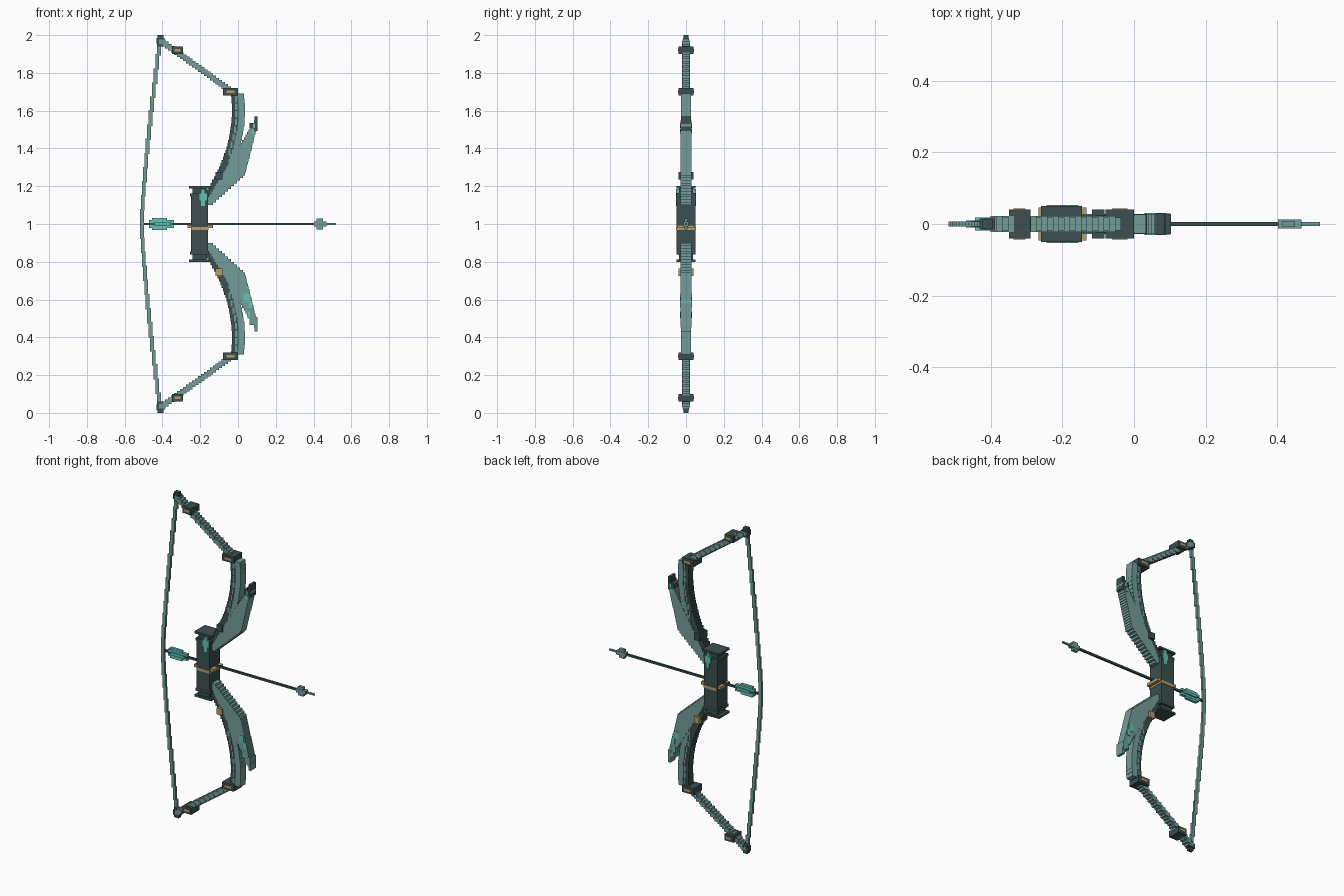
import bpy, bmesh
from mathutils import Matrix

cube = bpy.data.objects.get("Cube")
if cube:
    bpy.data.objects.remove(cube, do_unlink=True)


def material(name, red, green, blue):
    mat = bpy.data.materials.new(name)
    mat.use_nodes = True
    colour = (red, green, blue, 1)
    mat.diffuse_color = colour
    mat.node_tree.nodes["Principled BSDF"].inputs["Base Color"].default_value = colour
    return mat


DARK = material("dark slate", red=.045, green=.08, blue=.08)
TEAL = material("dusty teal", red=.17, green=.34, blue=.32)
BRIGHT = material("bright teal", red=.12, green=.56, blue=.46)
GOLD = material("pale gold", red=.48, green=.34, blue=.15)

ARROW_HEIGHT = 1


def build(name, mat, pieces):
    """One object made of boxes, each given by its centre and its size."""
    bm = bmesh.new()
    for x, z, width, height, depth in pieces:
        place = Matrix.Translation((x, 0, z))
        size = Matrix.Diagonal((width, depth, height, 1))
        bmesh.ops.create_cube(bm, size=1, matrix=place @ size)
    mesh = bpy.data.meshes.new(name)
    bm.to_mesh(mesh)
    bm.free()
    mesh.materials.append(mat)
    bpy.context.collection.objects.link(bpy.data.objects.new(name, mesh))


def pair(name, mat, pieces, lower_mat=None):
    """An upper part and its copy flipped about the arrow."""
    build("upper_" + name, mat, pieces)
    flipped = [(x, 2 * ARROW_HEIGHT - z, *size) for x, z, *size in pieces]
    build("lower_" + name, lower_mat or mat, flipped)


def block(x, z, width, height, depth):
    return [(x, z, width, height, depth)]


def stack(outline, bottom, top, count, depth, overlap=1, ribbing=1):
    """Rows of slabs whose left and right edges come from the outline rule."""
    step = (top - bottom) / count
    pieces = []
    for row in range(count):
        z = bottom + (row + .5) * step
        left, right = outline(z)
        row_depth = depth * ribbing if row % 2 else depth
        pieces += block((left + right) / 2, z, right - left, step * overlap, row_depth)
    return pieces


# Outline rules: left and right edge at a height
def string_edges(z):
    centre = -.51 + .1 * (z - ARROW_HEIGHT) ** 1.3
    return centre - .01, centre + .01


def outer_edges(z):
    centre = -.03 - 1.4 * (z - 1.7)
    return centre - .017, centre + .017


def spine_edges(z):
    centre = -.007 - .75 * (1.6 - z) ** 2
    return centre - .025, centre + .02


def strip_edges(z):
    right = spine_edges(z)[1]
    return right - .01, right + .024


def wing_edges(z):
    left = -.18 + .6 * (z - 1.1)
    right = min(-.14 + 1.1 * (z - 1.1), .037 + .25 * (z - 1.26))
    return left, right


# Bowstring in stepped lengths
pair("string", TEAL, stack(string_edges, bottom=ARROW_HEIGHT, top=1.97, count=13,
                           depth=.014, overlap=1.1))

# Outer limbs and the knots at their ends
pair("outer_limb", TEAL, stack(outer_edges, bottom=1.7, top=1.97, count=24,
                               depth=.044, overlap=2.2, ribbing=.8))
pair("limb_knot", DARK,
     block(x=-.41, z=1.97, width=.03, height=.06, depth=.024)
     + block(x=-.41, z=1.97, width=.044, height=.03, depth=.032))

# Clasps with gold inlays
for name, x, z, width in (("outer", -.32, 1.92, .06), ("inner", -.04, 1.7, .08)):
    pair(name + "_clasp", DARK, block(x, z, width, height=.04, depth=.08))
    pair(name + "_clasp_inlay", GOLD, block(x, z, width * .55, height=.014, depth=.086))
pair("small_clasp", DARK, block(x=-.1, z=1.255, width=.036, height=.04, depth=.08),
     lower_mat=GOLD)

# Inner limbs: dark spine with a teal strip on the outside
pair("limb_spine", DARK, stack(spine_edges, bottom=1.13, top=1.69, count=32, depth=.048))
pair("limb_strip", TEAL, stack(strip_edges, bottom=1.32, top=1.69, count=15, depth=.054))


def rib_edges(z):
    centre = sum(spine_edges(z)) / 2
    return centre - .005, centre + .006


pair("limb_rib", TEAL, stack(rib_edges, bottom=1.36, top=1.68, count=8, depth=.054,
                             overlap=.85))

# Wing blades
pair("wing", TEAL, stack(wing_edges, bottom=1.1, top=1.53, count=30, depth=.056))
pair("wing_tip", DARK,
     block(x=.093, z=1.52, width=.018, height=.055, depth=.058)
     + block(x=.096, z=1.55, width=.016, height=.04, depth=.052)
     + block(x=.075, z=1.52, width=.03, height=.03, depth=.058),
     lower_mat=TEAL)
build("upper_wing_marks", BRIGHT,
      block(x=.078, z=1.49, width=.015, height=.025, depth=.062)
      + block(x=.085, z=1.52, width=.01, height=.025, depth=.062))
build("lower_wing_marks", BRIGHT,
      block(x=.045, z=.61, width=.03, height=.045, depth=.062)
      + block(x=.065, z=.575, width=.02, height=.04, depth=.062)
      + block(x=.057, z=.52, width=.015, height=.035, depth=.062))

# Grip with caps, gold band and gem
build("grip", DARK, block(x=-.203, z=ARROW_HEIGHT, width=.09, height=.32, depth=.1))
pair("grip_neck", DARK, block(x=-.203, z=1.175, width=.075, height=.04, depth=.076))
pair("grip_cap", DARK,
     block(x=-.203, z=1.194, width=.115, height=.012, depth=.102)
     + block(x=-.203, z=1.154, width=.1, height=.016, depth=.102))
build("grip_band", GOLD,
      block(x=-.2, z=.987, width=.133, height=.018, depth=.092)
      + block(x=-.2, z=.976, width=.09, height=.018, depth=.106))
build("grip_gem", BRIGHT,
      block(x=-.185, z=1.145, width=.04, height=.04, depth=.106)
      + block(x=-.185, z=1.14, width=.02, height=.09, depth=.106))

# Arrow
build("arrow_shaft", DARK,
      block(x=-.05, z=ARROW_HEIGHT, width=.93, height=.012, depth=.012))
build("arrow_head", TEAL,
      block(x=.435, z=ARROW_HEIGHT, width=.066, height=.024, depth=.024)
      + block(x=.433, z=ARROW_HEIGHT, width=.035, height=.056, depth=.018)
      + block(x=.49, z=ARROW_HEIGHT, width=.06, height=.01, depth=.01))
feathers = block(x=-.4, z=ARROW_HEIGHT, width=.09, height=.016, depth=.036)
for side in (-1, 1):
    feathers += block(x=-.415, z=ARROW_HEIGHT + side * .02, width=.08, height=.024, depth=.016)
    feathers += block(x=-.405, z=ARROW_HEIGHT + side * .013, width=.13, height=.014, depth=.02)
build("arrow_fletching", BRIGHT, feathers)
